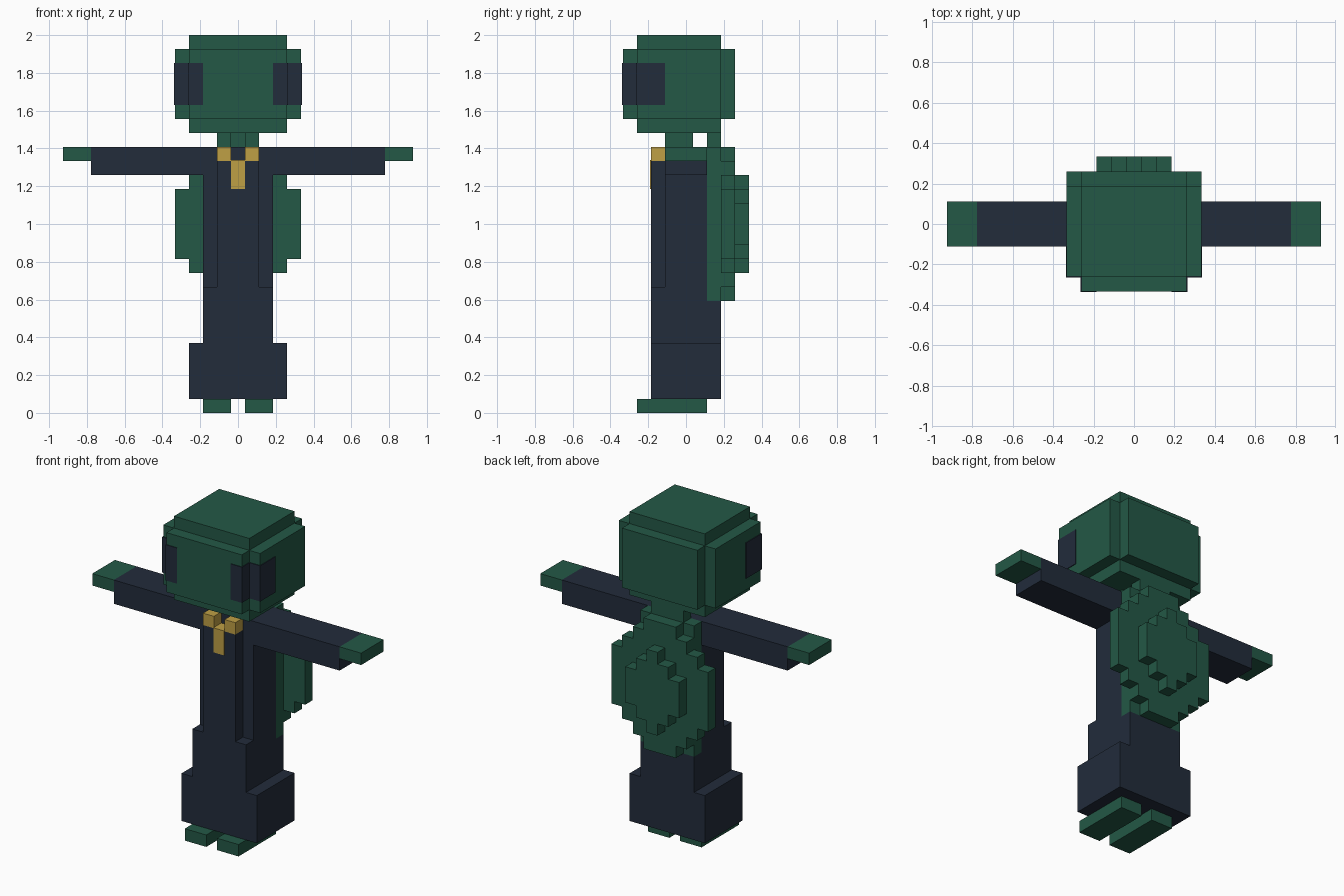
import bpy
import bmesh

U = 2 / 27   # size of one block
E = 0.06     # thickness of painted plates, in blocks

default = bpy.data.objects.get("Cube")
if default:
    bpy.data.objects.remove(default, do_unlink=True)


def material(name, rgb):
    mat = bpy.data.materials.new(name)
    mat.use_nodes = True
    mat.diffuse_color = (*rgb, 1)
    mat.node_tree.nodes["Principled BSDF"].inputs["Base Color"].default_value = (*rgb, 1)
    return mat


GREEN = material("deep green", (0.017, 0.098, 0.061))
NAVY = material("dark navy", (0.016, 0.025, 0.044))
GOLD = material("gold", (0.52, 0.35, 0.06))


def finish(name, bm, mat):
    bmesh.ops.recalc_face_normals(bm, faces=bm.faces)
    mesh = bpy.data.meshes.new(name)
    bm.to_mesh(mesh)
    bm.free()
    mesh.materials.append(mat)
    obj = bpy.data.objects.new(name, mesh)
    bpy.context.collection.objects.link(obj)
    return obj


def boxes(name, mat, *spans):
    """Each span is x0, x1, y0, y1, z0, z1 in blocks."""
    bm = bmesh.new()
    for x0, x1, y0, y1, z0, z1 in spans:
        corners = bmesh.ops.create_cube(bm, size=1)["verts"]
        for v in corners:
            v.co = (U * (x1 if v.co.x > 0 else x0),
                    U * (y1 if v.co.y > 0 else y0),
                    U * (z1 if v.co.z > 0 else z0))
    return finish(name, bm, mat)


def pair(name, mat, *spans):
    """Build the left part and its mirrored right twin."""
    boxes("left_" + name, mat, *spans)
    boxes("right_" + name, mat, *[(-s[1], -s[0], *s[2:]) for s in spans])


def stepped_plate(name, mat, y0, y1, z, half_widths):
    """Extrude a symmetric stepped outline, one half width per block row."""
    side = []
    for i, w in enumerate(half_widths):
        for point in ((w, z + i), (w, z + i + 1)):
            if len(side) > 1 and side[-1][0] == side[-2][0] == w:
                side[-1] = point
            else:
                side.append(point)
    outline = side + [(-x, h) for x, h in reversed(side)]
    bm = bmesh.new()
    face = bm.faces.new([bm.verts.new((x * U, y0 * U, h * U)) for x, h in outline])
    extruded = bmesh.ops.extrude_face_region(bm, geom=[face])["geom"]
    moved = [g for g in extruded if isinstance(g, bmesh.types.BMVert)]
    bmesh.ops.translate(bm, verts=moved, vec=(0, (y1 - y0) * U, 0))
    return finish(name, bm, mat)


# Head with stepped edges, and wrap-around eyes
boxes("head", GREEN,
      (-3.5, 3.5, -3.5, 2.5, 20, 27),
      (-4.5, 4.5, -3.5, 2.5, 21, 26),
      (-3.5, 3.5, -4.5, 3.5, 21, 26))
pair("eye", NAVY,
     (2.5, 3.5 + E, -4.5 - E, -3.5, 22, 25),
     (3.5, 4.5 + E, -3.5 - E, -1.5, 22, 25))

# Neck with a groove at the front
boxes("neck", GREEN,
      (-1.5, -0.5, -1.5, 0.5, 19, 20),
      (0.5, 1.5, -1.5, 0.5, 19, 20),
      (-0.5, 0.5, -0.5, 0.5, 19, 20))

# Robe
boxes("robe_torso", NAVY, (-2.5, 2.5, -1.5, 1.5, 9, 19))
boxes("robe_front", NAVY, (-1.5, 1.5, -2.5, -1.5, 9, 18))
boxes("robe_lower", NAVY,
      (-2.5, 2.5, -2.5, 2.5, 5, 8),
      (-2.5, 2.5, -2.5, 1.5, 8, 9))
boxes("robe_hem", NAVY, (-3.5, 3.5, -2.5, 2.5, 1, 5))

# Collar and tie
pair("collar", GOLD, (0.5, 1.5, -2.5, -1.5, 18, 19))
boxes("tie", GOLD, (-0.5, 0.5, -2.5 - E, -1.5, 16, 18 + E))

# Arms, hands and feet
pair("sleeve", NAVY, (2.5, 10.5, -1.5, 1.5, 17, 19))
pair("hand", GREEN, (10.5, 12.5, -1.5, 1.5, 18, 19))
pair("foot", GREEN, (0.5, 2.5, -3.5, 1.5, 0, 1))

# Layered shell on the back
stepped_plate("shell_base", GREEN, 1.5, 2.5, 8, [2.5] * 11 + [1.5])
stepped_plate("shell_rim", GREEN, 2.5, 3.5, 8,
              [1.5, 2.5, 3.5] + [4.5] * 5 + [3.5, 2.5, 1.5])
stepped_plate("shell_dome", GREEN, 3.5, 4.5, 10,
              [0.5, 1.5] + [2.5] * 3 + [1.5, 0.5])
